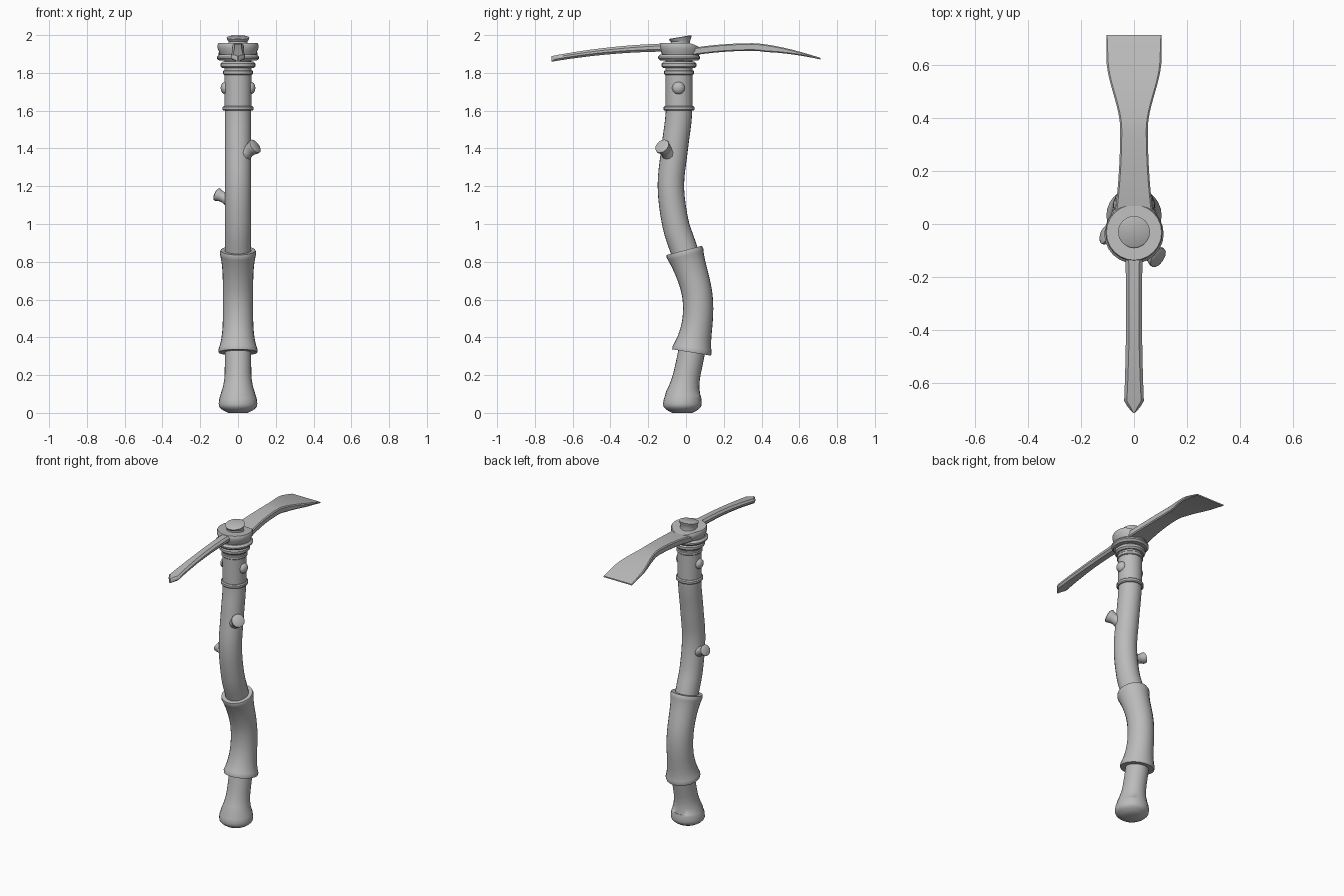
import bpy, bmesh, math
from mathutils import Vector

default_cube = bpy.data.objects.get("Cube")
if default_cube:
    bpy.data.objects.remove(default_cube)

grey = bpy.data.materials.new("plain grey")
grey.use_nodes = True
grey.diffuse_color = (0.5, 0.5, 0.5, 1)
grey.node_tree.nodes["Principled BSDF"].inputs["Base Color"].default_value = grey.diffuse_color


def loft(name, rings):
    """Skin a list of equal-length point rings, cap both ends and shade smooth."""
    bm = bmesh.new()
    loops = [[bm.verts.new(point) for point in ring] for ring in rings]
    count = len(loops[0])
    for lower, upper in zip(loops, loops[1:]):
        for i in range(count):
            j = (i + 1) % count
            bm.faces.new((lower[i], lower[j], upper[j], upper[i]))
    bm.faces.new(loops[0])
    bm.faces.new(loops[-1])
    bmesh.ops.recalc_face_normals(bm, faces=bm.faces)
    mesh = bpy.data.meshes.new(name)
    bm.to_mesh(mesh)
    bm.free()
    mesh.materials.append(grey)
    obj = bpy.data.objects.new(name, mesh)
    bpy.context.collection.objects.link(obj)
    bpy.ops.object.select_all(action="DESELECT")
    obj.select_set(True)
    bpy.context.view_layer.objects.active = obj
    bpy.ops.object.shade_smooth_by_angle(angle=math.radians(40))


def steps(start, end, count):
    return [start + (end - start) * i / count for i in range(count + 1)]


def circle(radius, sides=24):
    return [(radius * math.cos(math.tau * i / sides), radius * math.sin(math.tau * i / sides))
            for i in range(sides)]


def smoothstep(value):
    value = max(0, min(1, value))
    return value * value * (3 - 2 * value)


# Height and depth of the points that the crooked handle runs through
bends = [(-0.2, -0.02), (0, -0.02), (0.1, -0.015), (0.3, 0.025), (0.5, 0.062), (0.65, 0.055),
         (0.86, -0.01), (1, -0.055), (1.2, -0.08), (1.4, -0.06), (1.6, -0.037), (2, -0.037)]


def spine(z):
    """Depth of the handle's centre line at a height, as a smooth curve."""
    k = max(i for i in range(1, len(bends) - 2) if bends[i][0] <= z or i == 1)
    (za, a), (zb, b), (zc, c), (zd, d) = bends[k - 1:k + 3]
    span = zc - zb
    t = (z - zb) / span
    enter, leave = (c - a) / (zc - za) * span, (d - b) / (zd - zb) * span
    return b + enter * t + (3 * (c - b) - 2 * enter - leave) * t**2 + (
        2 * (b - c) + enter + leave) * t**3


def stem(name, heights, radius):
    """Round tube along the spine, each ring square to it."""
    rings = []
    for z in heights:
        slope = 0 if z < 0.1 else (spine(z - 0.02) - spine(z + 0.02)) / 0.04
        rings.append([(x, spine(z) + y, z + slope * y * 0.8) for x, y in circle(radius(z))])
    loft(name, rings)


def band(name, low, high, radius, bevel):
    """Upright round band with bevelled rims, centred on the socket."""
    profile = [(low, radius - bevel), (low + bevel, radius),
               (high - bevel, radius), (high, radius - bevel)]
    loft(name, [[(x, socket_y + y, z) for x, y in circle(r)] for z, r in profile])


def stub(name, start, end, profile):
    """Round stub from start to end; profile holds fraction and radius."""
    start, end = Vector(start), Vector(end)
    turn = (end - start).to_track_quat("Z", "Y")
    loft(name, [[start.lerp(end, t) + turn @ Vector((x, y, 0)) for x, y in circle(r, 12)]
                for t, r in profile])


# Wooden handle with a rounded, flared butt
def handle_radius(z):
    flare = 0.032 * math.exp(-((z - 0.05) / 0.08)**2)
    rounding = 0.04 * max(0, 1 - z / 0.04)**2
    return 0.07 + flare - rounding


stem("handle", steps(0, 0.1, 10) + steps(0.14, 1.62, 40), handle_radius)

# Wrapped grip, waisted in the middle, with rounded rims
grip_low, grip_high = 0.32, 0.86


def grip_radius(z):
    across = 2 * (z - grip_low) / (grip_high - grip_low) - 1
    rim = max(0, abs(across) - 0.94) / 0.06
    return 0.08 + (0.021 if across > 0 else 0.03) * across**4 - 0.008 * rim**2


stem("grip", steps(grip_low, grip_high, 40), grip_radius)

# Cut branch stubs, flaring to a blunt end
flare = [(0, 0.05), (0.5, 0.033), (0.7, 0.034), (0.85, 0.041), (0.95, 0.041), (1, 0.03)]
stub("left_branch_stub", (0.015, -0.075, 1.355), (0.095, -0.13, 1.415), flare)
stub("right_branch_stub", (-0.03, -0.065, 1.12), (-0.118, -0.04, 1.16),
     [(t, r * 0.85) for t, r in flare])

# Metal socket and its rings
socket_y = spine(1.6)
band("socket", 1.6, 1.9, 0.072, 0.002)
band("lower_ring", 1.6, 1.625, 0.082, 0.006)
band("upper_ring", 1.79, 1.813, 0.079, 0.004)
band("neck_ring", 1.825, 1.86, 0.092, 0.01)
band("collar", 1.865, 1.897, 0.112, 0.012)

# Domed rivets on both sides of the socket
for side, x in (("left", 1), ("right", -1)):
    dome = [(math.sin(a), 0.034 * math.cos(a)) for a in steps(0, 1.5, 6)]
    stub(side + "_rivet", (0.066 * x, -0.04, 1.72), (0.092 * x, -0.04, 1.72), dome)

# Round head block, its back sloping down onto the blade
block = [(1.88, 0.09), (1.91, 0.1), (1.93, 0.108), (1.95, 0.108), (1.957, 0.104)]
loft("head_block", [[(x, y - 0.032, z - max(0, y - 0.06) / 2) for x, y in circle(r)]
                    for z, r in block])

# Flared cap on the handle end, its top slanted
cap = [(1.94, 0.054, 0), (1.965, 0.05, 0), (1.975, 0.056, 0.1), (1.987, 0.06, 0.17),
       (1.99, 0.054, 0.17)]
loft("top_cap", [[(x, y - 0.03, z + slant * y) for x, y in circle(r)] for z, r, slant in cap])


def bar(name, reach, chamfer, section):
    """Chamfered bar along y; section gives half width, top and thickness."""
    rings = []
    for u in steps(0, 1, 32):
        width, top, thick = section(u)
        cut = min(chamfer, width / 2, thick / 3)
        side = [(width - cut, top - thick), (width, top - thick + cut),
                (width, top - cut), (width - cut, top)]
        mirrored = [(-x, z) for x, z in reversed(side)]
        rings.append([(x, reach * u, z) for x, z in side + mirrored])
    loft(name, rings)


# Pick spike, drooping to a short point
def pick_section(u):
    point = min(1, 0.1 + (1 - u) / 0.06)
    return (0.03 + 0.03 * (u - 0.45)**2) * point, 1.957 - 0.068 * u**2, 0.045 - 0.015 * u


# Flat blade, narrow at the waist, spreading and thinning to its edge
def blade_section(u):
    root, tip = max(0, 0.5 - u), max(0, u - 0.5)
    width = 0.052 + 0.1 * root**2 + 0.052 * smoothstep(tip / 0.38)
    top = 1.957 - 0.12 * root**2 - 0.22 * tip**1.5
    return width, top, min(0.04, 0.008 + 0.08 * (1 - u))


bar("pick_spike", -0.712, 0.012, pick_section)
bar("flat_blade", 0.712, 0.006, blade_section)
